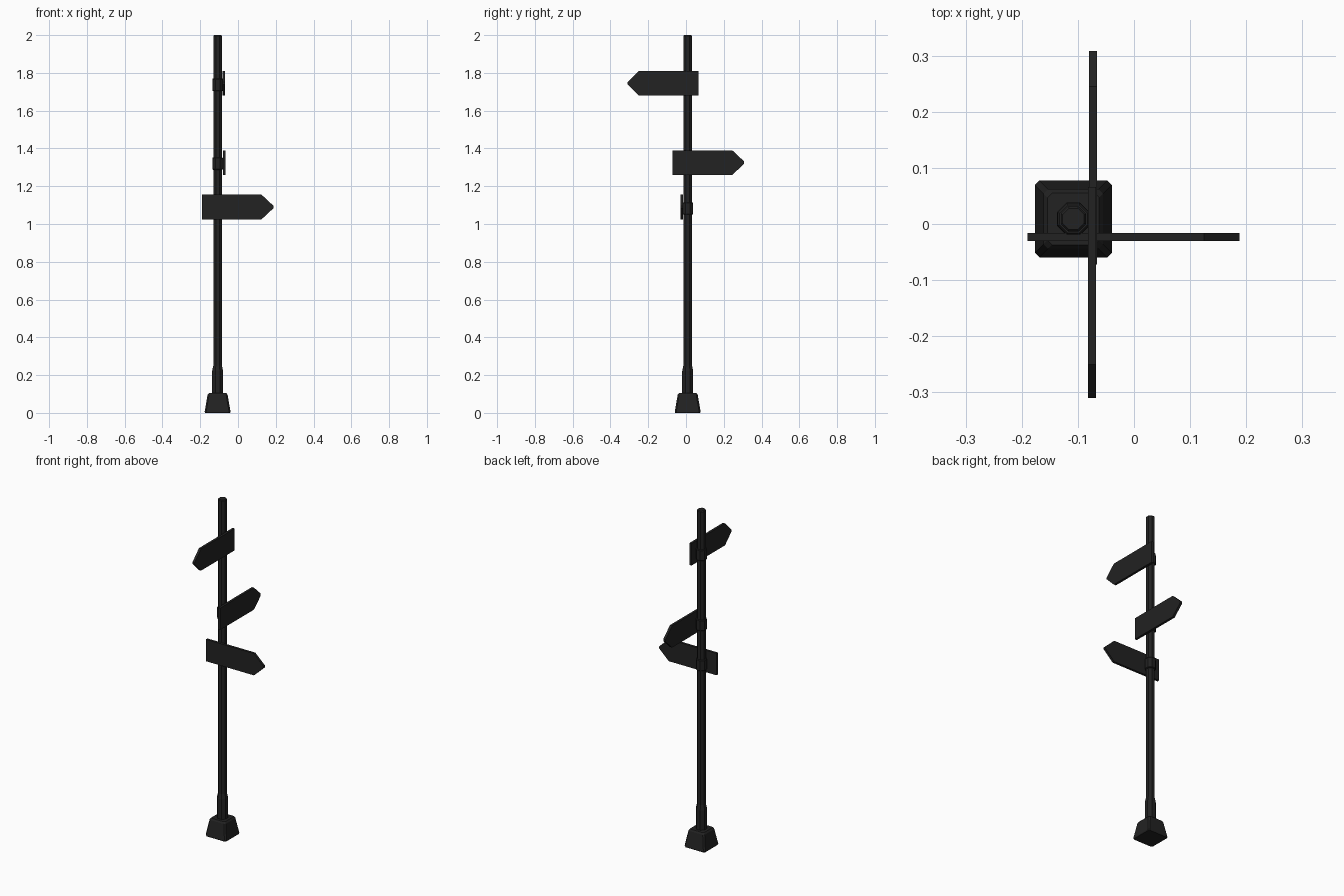
import bpy, bmesh, math
from mathutils import Matrix

if "Cube" in bpy.data.objects:
    bpy.data.objects.remove(bpy.data.objects["Cube"])

CX, CY = -0.108, 0.009


def finish(name, bm):
    bmesh.ops.recalc_face_normals(bm, faces=bm.faces)
    me = bpy.data.meshes.new(name)
    bm.to_mesh(me)
    bm.free()
    ob = bpy.data.objects.new(name, me)
    bpy.context.collection.objects.link(ob)
    mat = bpy.data.materials.get("black_metal")
    if not mat:
        mat = bpy.data.materials.new("black_metal")
        mat.diffuse_color = (0.016, 0.016, 0.016, 1)
        mat.use_nodes = True
        mat.node_tree.nodes["Principled BSDF"].inputs["Base Color"].default_value = mat.diffuse_color
    me.materials.append(mat)
    return ob


def loft(name, sections, outline):
    """Stack scaled outlines: sections are (half width, z)."""
    bm = bmesh.new()
    rings = [[bm.verts.new((CX + x, CY + y, z)) for x, y in outline(h)]
             for h, z in sections]
    n = len(rings[0])
    for a, b in zip(rings, rings[1:]):
        for i in range(n):
            j = (i + 1) % n
            bm.faces.new((a[i], a[j], b[j], b[i]))
    bm.faces.new(rings[0])
    bm.faces.new(rings[-1])
    return finish(name, bm)


def octagon(h):
    r = h / math.cos(math.pi / 8)
    return [(r * math.cos((i + .5) * math.pi / 4), r * math.sin((i + .5) * math.pi / 4))
            for i in range(8)]


def cut_square(h):
    c = h - 0.008
    return [(h, -c), (h, c), (c, h), (-c, h), (-h, c), (-h, -c), (-c, -h), (c, -h)]


# Tapered foot, sleeve and pole
loft("base_foot", [(0.066, 0), (0.0685, 0.006), (0.053, 0.096), (0.046, 0.105)], cut_square)
loft("base_sleeve", [(0.029, 0.1), (0.029, 0.222), (0.0225, 0.252)], octagon)
loft("pole", [(0.0225, 0.1), (0.0225, 1.995), (0.019, 2.0)], octagon)


# Arrow board: flat outline extruded, placed in a vertical plane
def arrow_sign(name, tail, shoulder, tip, z, plane, along_y):
    hh = 0.065
    pts = [(tail, -hh), (shoulder, -hh), (tip, -0.006), (tip, 0.006), (shoulder, hh), (tail, hh)]
    bm = bmesh.new()
    vs = [bm.verts.new((plane, u, z + v) if along_y else (u, plane, z + v)) for u, v in pts]
    f = bm.faces.new(vs)
    res = bmesh.ops.extrude_face_region(bm, geom=[f])
    top = [e for e in res["geom"] if isinstance(e, bmesh.types.BMVert)]
    bmesh.ops.translate(bm, verts=top, vec=(0.014, 0, 0) if along_y else (0, 0.014, 0))
    finish(name, bm)


arrow_sign("upper_sign", 0.066, -0.25, -0.31, 1.745, -0.082, True)
arrow_sign("middle_sign", -0.072, 0.245, 0.308, 1.325, -0.08, True)
arrow_sign("lower_sign", -0.19, 0.125, 0.188, 1.09, -0.03, False)

# Clamps holding the boards to the pole
for name, z in (("upper_clamp", 1.737), ("middle_clamp", 1.32), ("lower_clamp", 1.082)):
    loft(name, [(0.025, z - 0.033), (0.028, z - 0.029), (0.028, z + 0.029), (0.025, z + 0.033)], octagon)
